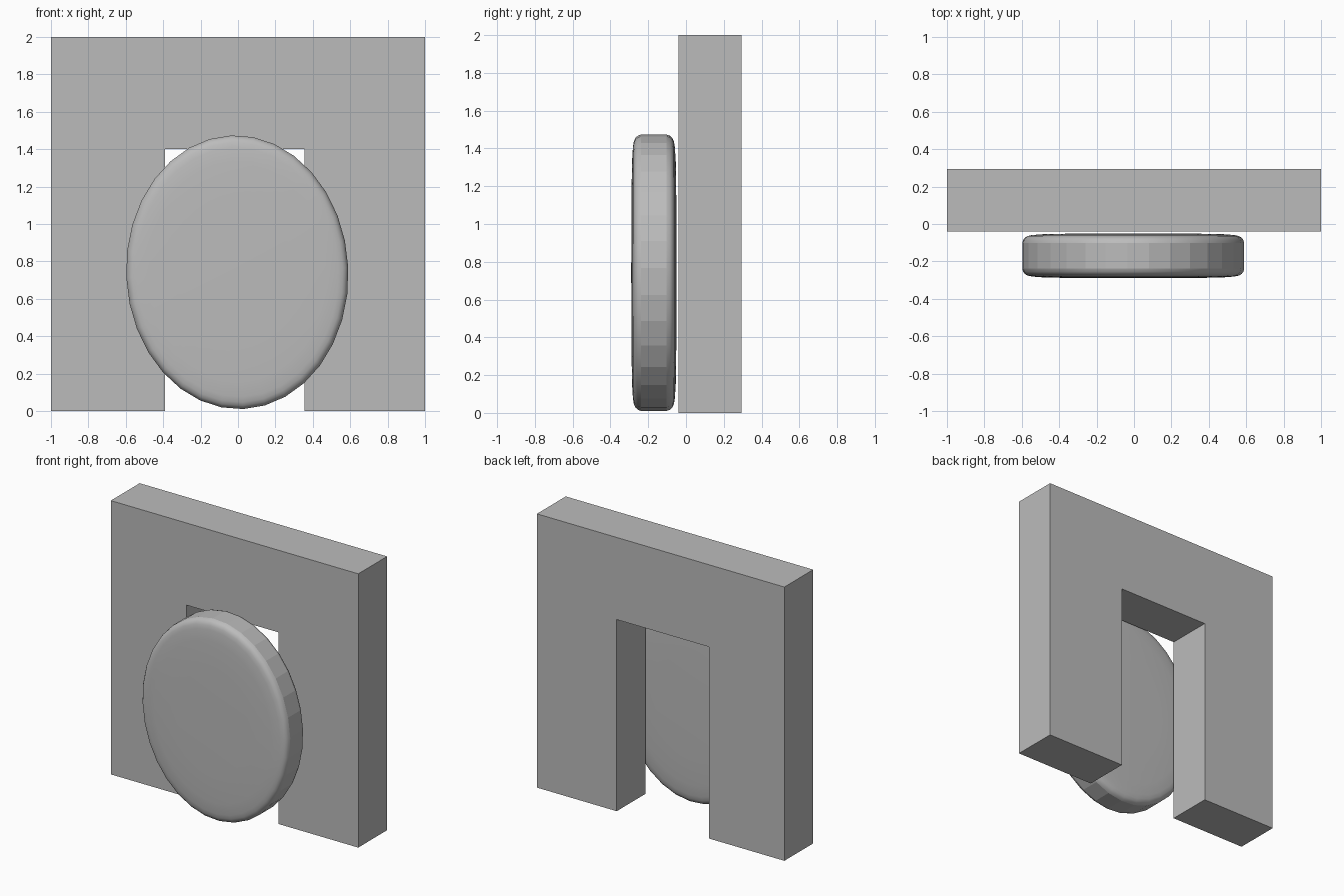
import bpy, bmesh, math

default = bpy.data.objects.get("Cube")
if default:
    bpy.data.objects.remove(default, do_unlink=True)

# One plain grey material
grey = bpy.data.materials.new("plain grey")
grey.use_nodes = True
colour = (0.5, 0.5, 0.5, 1)
grey.diffuse_color = colour
grey.node_tree.nodes["Principled BSDF"].inputs["Base Color"].default_value = colour


def make_object(name, bm):
    bmesh.ops.recalc_face_normals(bm, faces=bm.faces)
    mesh = bpy.data.meshes.new(name)
    bm.to_mesh(mesh)
    bm.free()
    mesh.materials.append(grey)
    obj = bpy.data.objects.new(name, mesh)
    bpy.context.collection.objects.link(obj)
    return obj


# Wall with a doorway: extruded outline
outline = [(-1, 0), (-0.39, 0), (-0.39, 1.4), (0.355, 1.4),
           (0.355, 0), (1, 0), (1, 2), (-1, 2)]
bm = bmesh.new()
face = bm.faces.new([bm.verts.new((x, -0.04, z)) for x, z in outline])
extruded = bmesh.ops.extrude_face_region(bm, geom=[face], use_keep_orig=True)
verts = [v for v in extruded["geom"] if isinstance(v, bmesh.types.BMVert)]
bmesh.ops.translate(bm, verts=verts, vec=(0, 0.333, 0))
make_object("doorway_wall", bm)

# Oval door: rounded, slightly domed disc (radius factor, depth from middle)
half = [(0.5, 0.119), (0.8, 0.116), (0.91, 0.111), (0.95, 0.106),
        (0.975, 0.098), (0.992, 0.085), (1.0, 0.068)]
profile = [(r, -d) for r, d in half] + [(r, d) for r, d in reversed(half)]
SIDES = 32
bm = bmesh.new()
rings = []
for r, d in profile:
    rings.append([bm.verts.new((0.594 * r * math.cos(a), d, 0.732 * r * math.sin(a)))
                  for a in (math.tau * i / SIDES for i in range(SIDES))])
for k in range(len(rings) - 1):
    for i in range(SIDES):
        j = (i + 1) % SIDES
        f = bm.faces.new((rings[k][i], rings[k][j], rings[k + 1][j], rings[k + 1][i]))
        f.smooth = k != len(half) - 1  # the rim band stays faceted
for ring, d in ((rings[0], -0.12), (rings[-1], 0.12)):
    centre = bm.verts.new((0, d, 0))
    for i in range(SIDES):
        bm.faces.new((centre, ring[i], ring[(i + 1) % SIDES])).smooth = True
door = make_object("oval_door", bm)
door.location = (-0.004, -0.17, 0.742)
door.rotation_euler.y = math.radians(-2.5)  # leans slightly to one side
